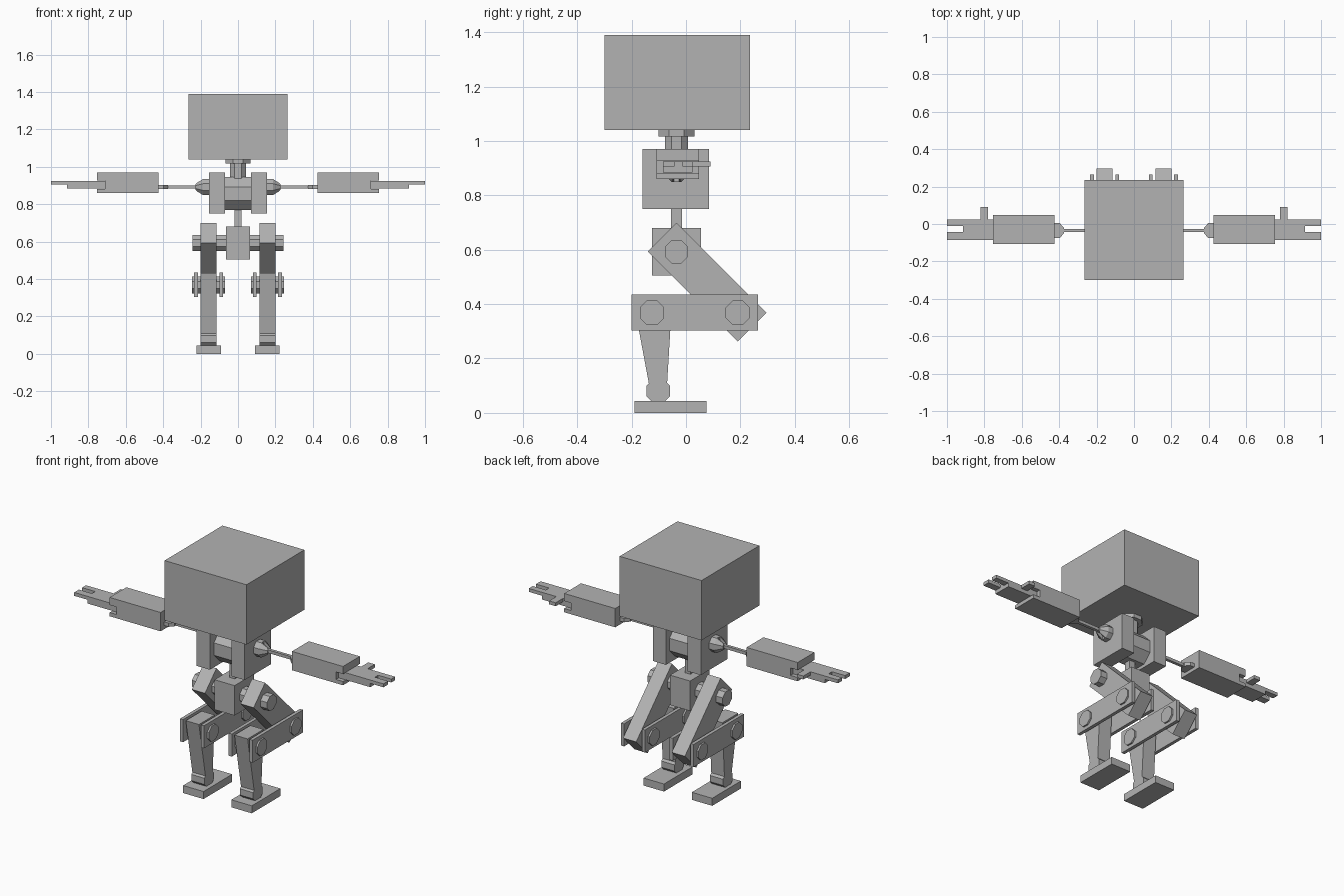
import bpy, bmesh, math
from mathutils import Vector

if "Cube" in bpy.data.objects:
    bpy.data.objects.remove(bpy.data.objects["Cube"])

grey = bpy.data.materials.new("plain grey")
grey.diffuse_color = (0.45, 0.45, 0.45, 1)
grey.use_nodes = True
grey.node_tree.nodes["Principled BSDF"].inputs["Base Color"].default_value = grey.diffuse_color


def finish(name, bm, mirror):
    bmesh.ops.recalc_face_normals(bm, faces=bm.faces)
    mesh = bpy.data.meshes.new(name)
    bm.to_mesh(mesh)
    bm.free()
    mesh.materials.append(grey)
    ob = bpy.data.objects.new(name, mesh)
    bpy.context.collection.objects.link(ob)
    if mirror:
        ob.modifiers.new("Mirror", "MIRROR").use_mirror_merge = False
    return ob


def place(axis, u, v, w):
    # profile (u, v) lies in the two remaining axes, in x, y, z order
    return {"x": (w, u, v), "y": (u, w, v), "z": (u, v, w)}[axis]


def loft(name, axis, pts_a, a, pts_b, b, mirror=False, cuts=()):
    bm = bmesh.new()
    va = [bm.verts.new(place(axis, u, v, a)) for u, v in pts_a]
    vb = [bm.verts.new(place(axis, u, v, b)) for u, v in pts_b]
    bm.faces.new(va)
    bm.faces.new(vb)
    n = len(va)
    for i in range(n):
        j = (i + 1) % n
        bm.faces.new((va[i], va[j], vb[j], vb[i]))
    for co, no in cuts:
        cut = bmesh.ops.bisect_plane(bm, geom=bm.verts[:] + bm.edges[:] + bm.faces[:],
                                     plane_co=co, plane_no=no, clear_outer=True)
        bmesh.ops.holes_fill(bm, edges=[e for e in bm.edges if e.is_boundary])
    return finish(name, bm, mirror)


def prism(name, axis, pts, a, b, mirror=False):
    return loft(name, axis, pts, a, pts, b, mirror)


def box(name, x, y, z, mirror=False):
    return prism(name, "z", [(x[0], y[0]), (x[1], y[0]), (x[1], y[1]), (x[0], y[1])], *z, mirror)


def octagon(cu, cv, apothem):
    r = apothem / math.cos(math.pi / 8)
    return [(cu + r * math.cos(math.pi * (k + .5) / 4), cv + r * math.sin(math.pi * (k + .5) / 4))
            for k in range(8)]


CY = -0.035  # depth of the body's centre line

# Head and neck
box("head", (-.265, .265), (-.30, .235), (1.04, 1.39))
prism("neck_collar", "z", octagon(0, CY, .066), 1.017, 1.04)
prism("neck", "z", octagon(0, CY, .043), .93, 1.02)

# Torso
prism("chest_barrel", "x", octagon(CY, .857, .088), -.075, .075)
box("chest_side", (.07, .155), (-.16, .085), (.75, .97), True)
box("spine", (-.018, .018), (-.055, -.015), (.67, .79))
box("pelvis", (-.065, .065), (-.125, .055), (.505, .68))

# Shoulders: round base with a slotted tapered cap
AZ = .892
prism("shoulder_base", "x", octagon(CY, AZ, .043), .15, .187, True)
for side, s in (("front", -1), ("back", 1)):
    loft("shoulder_cap_" + side, "x", octagon(CY, AZ, .043), .187, octagon(CY, AZ, .018), .227, True,
         cuts=[(Vector((0, CY + s * .01, 0)), Vector((0, -s, 0)))])

# Upper arm rod and flat elbow
box("upper_arm", (.185, .40), (CY - .009, CY + .009), (AZ - .009, AZ + .009), True)
prism("elbow", "z", [(.375, CY - .015), (.397, CY - .04), (.43, CY - .04),
                     (.43, CY + .04), (.397, CY + .04), (.375, CY + .015)], .881, .903, True)

# Forearm with an open slot at the wrist
prism("forearm", "y", [(.425, .86), (.755, .86), (.755, .882), (.71, .882),
                       (.71, .926), (.755, .926), (.755, .97), (.425, .97)], -.108, .047, True)

# Hand
box("palm", (.71, .915), (-.085, .024), (.883, .925), True)
box("finger_front", (.91, 1.0), (-.085, -.042), (.905, .925), True)
box("finger_back", (.91, 1.0), (-.012, .024), (.905, .925), True)
box("thumb", (.78, .822), (.02, .09), (.905, .925), True)

# Thigh: a bar tilted 45 degrees, pinned at the hip
HIP, KNEE, D = (CY, .593), (.19, .368), .106
prism("thigh", "x", [(HIP[0] - D, HIP[1]), (HIP[0], HIP[1] + D),
                     (KNEE[0] + D, KNEE[1]), (KNEE[0], KNEE[1] - D)], .115, .2, True)
prism("hip_axle", "x", octagon(*HIP, .043), .06, .243, True)

# Knee linkage: two plates and two bolts
for side, x in (("inner", (.08, .1)), ("outer", (.215, .235))):
    box("knee_plate_" + side, x, (-.2, .265), (.303, .435), True)
for end, y in (("front", -.125), ("back", .19)):
    prism("knee_bolt_" + end, "x", octagon(y, .368, .045), .07, .245, True)

# Shin, ankle and foot
prism("shin", "x", [(-.197, .432), (-.05, .432), (-.07, .1), (-.135, .1)], .115, .2, True)
prism("ankle", "x", octagon(-.102, .08, .044), .115, .2, True)
box("foot", (.09, .222), (-.19, .075), (0, .044), True)
